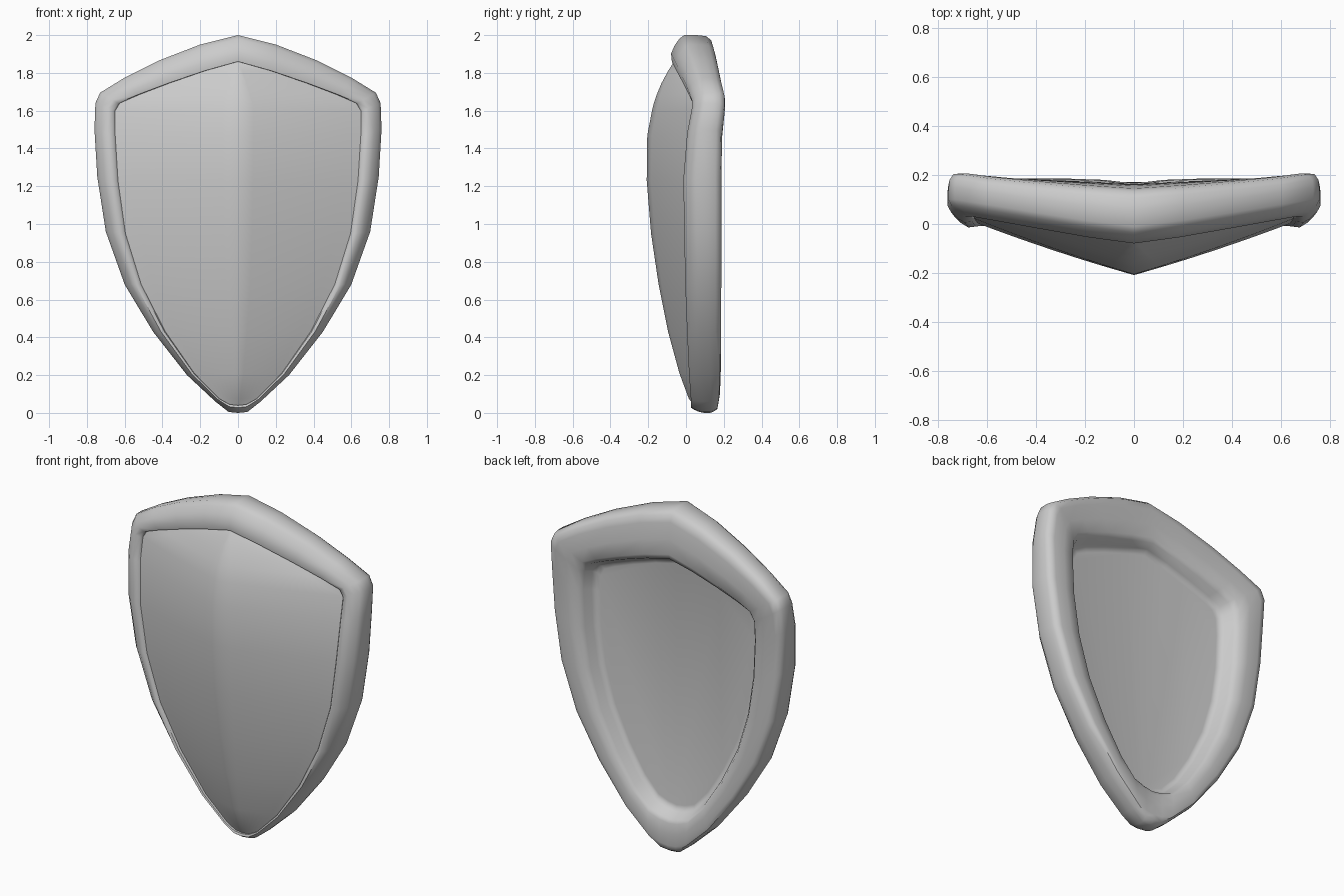
import bpy
import bmesh
from mathutils import Vector

cube = bpy.data.objects.get("Cube")
if cube:
    bpy.data.objects.remove(cube, do_unlink=True)

# One flat grey for the whole shield
grey = bpy.data.materials.new("plain_grey")
grey.use_nodes = True
colour = (0.6, 0.6, 0.6, 1.0)
grey.diffuse_color = colour
grey.node_tree.nodes["Principled BSDF"].inputs["Base Color"].default_value = colour


def outline(points):
    """Half outline from (x, z, y) triples, running from the apex to the tip."""
    return [Vector((x, y, z)) for x, z, y in points]


# Outermost edge, with the depth of its back corner
outer = outline([
    (0, 2, .13), (.2, 1.95, .145), (.42, 1.865, .165), (.6, 1.775, .185),
    (.73, 1.695, .205), (.755, 1.64, .205), (.76, 1.5, .185), (.745, 1.25, .18),
    (.7, .96, .18), (.6, .68, .18), (.45, .43, .18), (.27, .2, .18),
    (.12, .06, .175), (.05, .005, .165), (0, 0, .165)])

# Front lip, where the rim meets the front panel
lip = outline([
    (0, 1.86, -.075), (.18, 1.81, -.05), (.37, 1.745, -.015), (.53, 1.685, .015),
    (.635, 1.64, .035), (.66, 1.6, .035), (.66, 1.47, .01), (.645, 1.23, -.01),
    (.605, .95, -.005), (.52, .68, 0), (.39, .43, .01), (.235, .21, .02),
    (.1, .075, .03), (.045, .045, .03), (0, .04, .03)])

# Edge of the opening in the back
opening_plan = [
    (0, 1.73), (.15, 1.695), (.31, 1.645), (.45, 1.595), (.53, 1.56),
    (.56, 1.51), (.565, 1.4), (.555, 1.18), (.52, .95), (.45, .72),
    (.34, .5), (.23, .33), (.13, .225), (.06, .2), (0, .19)]
opening = outline([(x, z, .165 + .02 * min(1, x / .5)) for x, z in opening_plan])

# Depth of the raised middle ridge at each row of the lip
ridge = [-.063, -.095, -.13, -.155, -.17, -.18, -.205, -.208,
         -.185, -.145, -.095, -.035, .015, .04, .042]


def shifted(ring, dy):
    return [p + Vector((0, dy, 0)) for p in ring]


def mixed(a, b, t, dy=0.0):
    return [p.lerp(q, t) + Vector((0, dy, 0)) for p, q in zip(a, b)]


def shrunk(ring, sx, sz, y):
    """Scale a ring towards the middle of the opening at a fixed depth."""
    return [Vector((p.x * sx, y, 1 + (p.z - 1) * sz)) for p in ring]


def panel_column(t):
    """Column of the front panel, from the ridge (0) to the lip (1)."""
    bend = t * (.85 + .15 * t)
    return [Vector((p.x * t * .985, r + (p.y + .012 - r) * bend, p.z))
            for p, r in zip(lip, ridge)]


# Front panel, rolled rim, back face and recess as one run of rings
outer_front = [Vector((o.x, l.y + .06, o.z)) for o, l in zip(outer, lip)]
columns = 8
rings = [panel_column(i / columns) for i in range(columns + 1)]
rings += [
    lip,
    mixed(lip, outer_front, .3, -.022),
    mixed(lip, outer_front, .6, -.022),
    mixed(lip, outer_front, .86, -.012),
    shifted(outer_front, .005),
    mixed(outer_front, outer, .5),
    mixed(outer, opening, .02, -.025),
    mixed(outer, opening, .1),
    mixed(outer, opening, .25, .006),
    mixed(outer, opening, .6, .004),
    mixed(outer, opening, .92),
    shrunk(opening, .985, .99, .155),
    shrunk(opening, .95, .965, .11),
    shrunk(opening, .92, .945, .092),
    shrunk(opening, .88, .92, .088),
]

bm = bmesh.new()
rows = [[bm.verts.new(p) for p in ring] for ring in rings]
for a, b in zip(rows, rows[1:]):
    for i in range(len(a) - 1):
        bm.faces.new((a[i], a[i + 1], b[i + 1], b[i]))

# Flat back panel closes the recess
bm.faces.new(rows[-1])

# Mirror the half and weld the middle
bmesh.ops.remove_doubles(bm, verts=bm.verts[:], dist=.0005)
bmesh.ops.mirror(bm, geom=bm.verts[:] + bm.edges[:] + bm.faces[:],
                 axis="X", merge_dist=.0005)
bmesh.ops.remove_doubles(bm, verts=bm.verts[:], dist=.0005)
bmesh.ops.recalc_face_normals(bm, faces=bm.faces[:])

mesh = bpy.data.meshes.new("shield")
bm.to_mesh(mesh)
bm.free()
mesh.materials.append(grey)
shield = bpy.data.objects.new("shield", mesh)
bpy.context.collection.objects.link(shield)

bpy.ops.object.select_all(action="DESELECT")
shield.select_set(True)
bpy.context.view_layer.objects.active = shield
bpy.ops.object.shade_smooth_by_angle(angle=.9)
